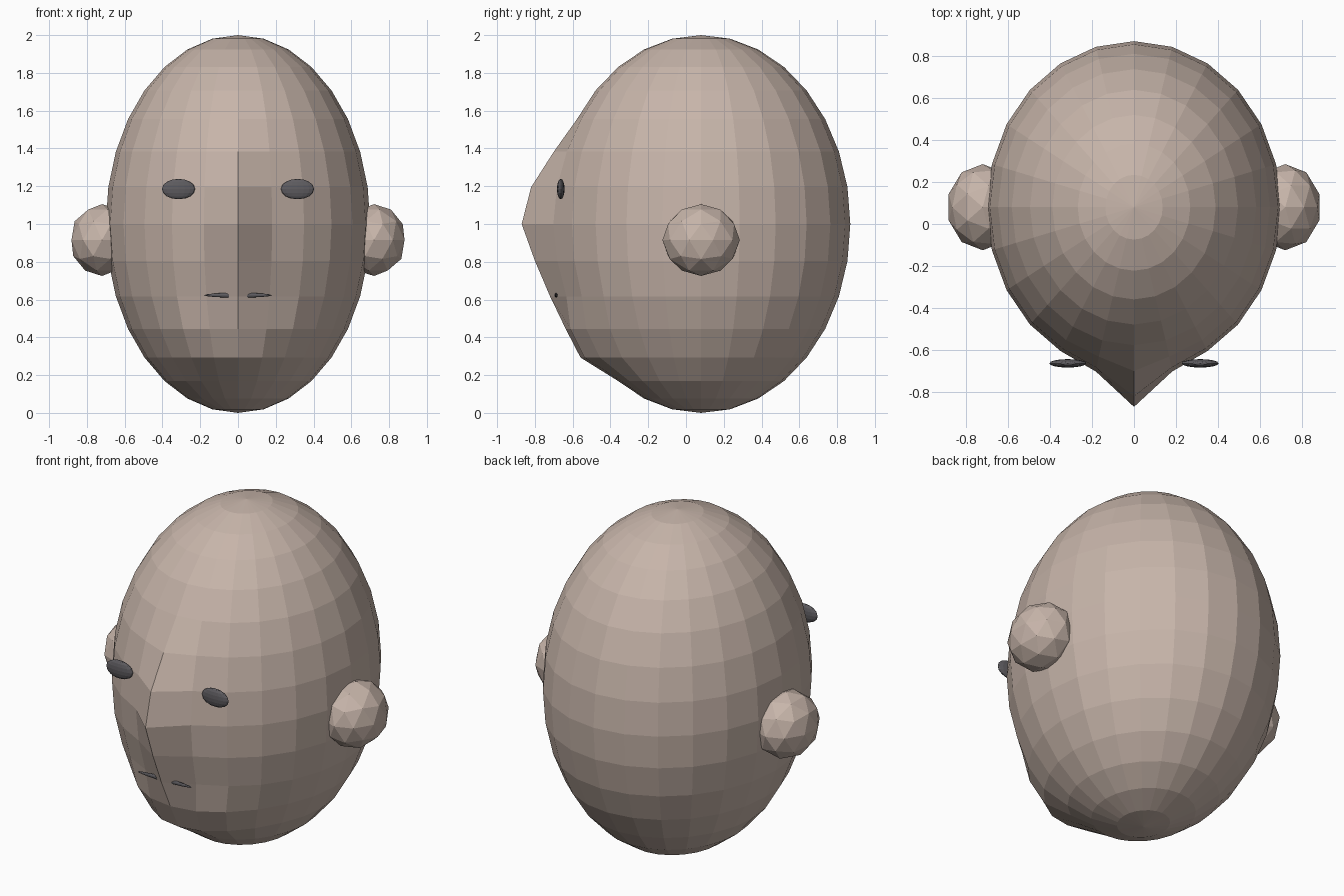
import bpy, bmesh, math

cube = bpy.data.objects.get("Cube")
if cube:
    bpy.data.objects.remove(cube, do_unlink=True)


def material(name, color):
    m = bpy.data.materials.new(name)
    m.use_nodes = True
    m.diffuse_color = (*color, 1)
    m.node_tree.nodes["Principled BSDF"].inputs["Base Color"].default_value = (*color, 1)
    return m


skin = material("skin", (0.57, 0.46, 0.40))
dark = material("dark grey", (0.11, 0.105, 0.115))


def add_object(name, bm, mat, center, radii):
    """Scale a unit shape to an ellipsoid and place it."""
    bmesh.ops.scale(bm, vec=radii, verts=bm.verts)
    bmesh.ops.translate(bm, vec=center, verts=bm.verts)
    mesh = bpy.data.meshes.new(name)
    bm.to_mesh(mesh)
    bm.free()
    mesh.materials.append(mat)
    obj = bpy.data.objects.new(name, mesh)
    bpy.context.collection.objects.link(obj)
    return obj


def sphere(segments, rings):
    bm = bmesh.new()
    bmesh.ops.create_uvsphere(bm, u_segments=segments, v_segments=rings, radius=1)
    return bm


# Head: egg-shaped sphere whose front column is pulled out as a nose ridge,
# with a wider, softer pull at the chin. Keys are ring numbers from the top.
SEGMENTS, RINGS, DEPTH = 24, 16, 0.79
nose = {6: 0.05, 7: 0.125, 8: 0.16, 9: 0.105, 10: 0.07}
chin = {11: 0.06, 12: 0.08}
nose_falloff = [1, 0.12]
chin_falloff = [1, 0.95, 0.65, 0.3]

bm = sphere(SEGMENTS, RINGS)
for v in bm.verts:
    ring = round(math.acos(max(-1, min(1, v.co.z))) / math.pi * RINGS)
    column = abs(round(math.atan2(v.co.x, -v.co.y) / math.tau * SEGMENTS))
    for pull, falloff in ((nose, nose_falloff), (chin, chin_falloff)):
        if ring in pull and column < len(falloff):
            v.co.y -= pull[ring] * falloff[column] / DEPTH
add_object("head", bm, skin, (0, 0.08, 1), (0.70, DEPTH, 1))

# Ears and eyes, one of each per side
for side, label in ((1, "left"), (-1, "right")):
    bm = bmesh.new()
    bmesh.ops.create_icosphere(bm, subdivisions=2, radius=1)
    add_object(label + "_ear", bm, skin, (side * 0.72, 0.08, 0.915), (0.17, 0.205, 0.19))
    add_object(label + "_eye", sphere(16, 8), dark, (side * 0.315, -0.663, 1.185), (0.088, 0.02, 0.054))

# Mouth: thin sliver crossing beneath the nose
add_object("mouth", sphere(16, 8), dark, (0, -0.688, 0.623), (0.18, 0.009, 0.013))
